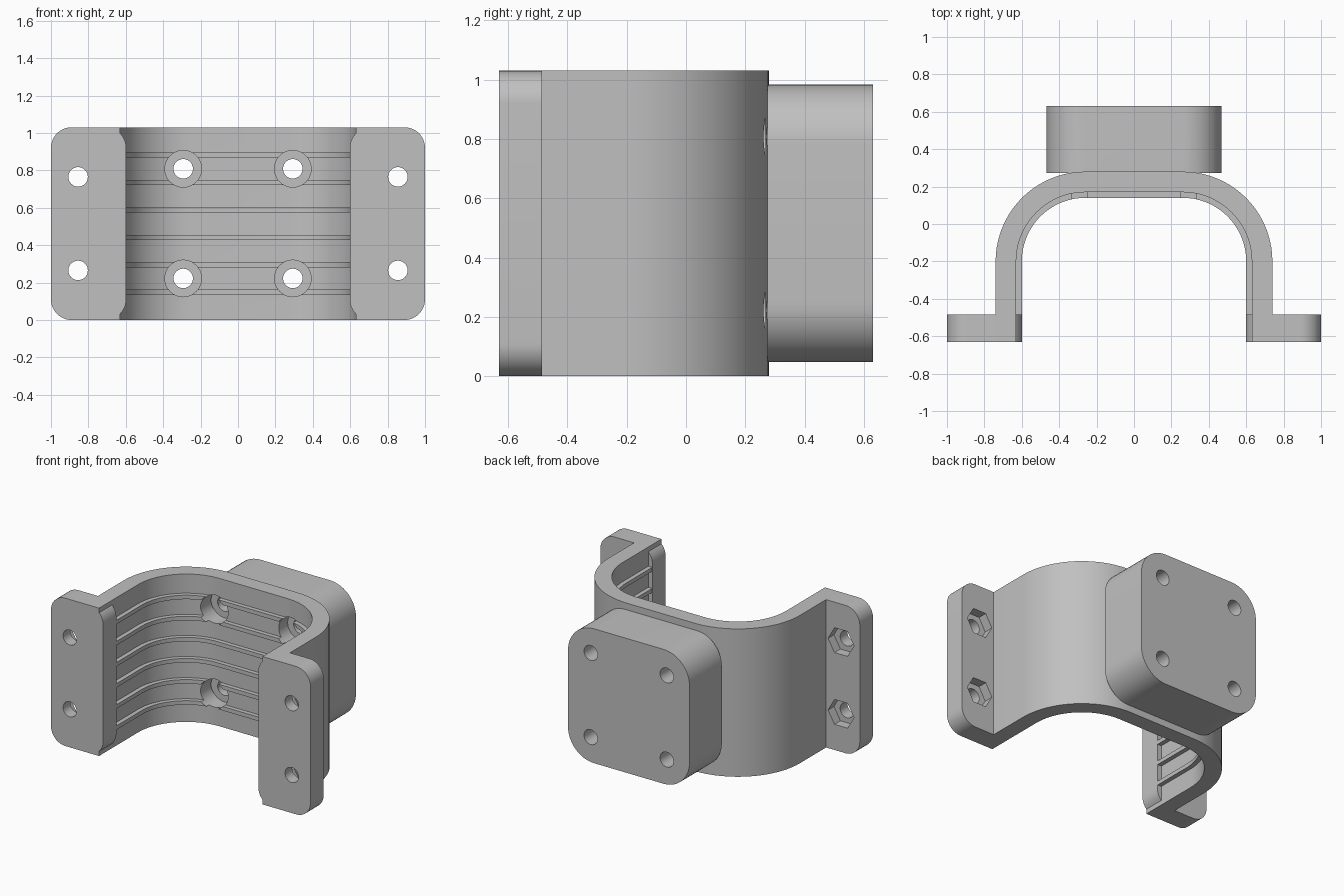
import bpy, bmesh
from math import sin, cos, pi, radians
from mathutils import Vector

cube = bpy.data.objects.get("Cube")
if cube:
    bpy.data.objects.remove(cube, do_unlink=True)

HEIGHT, MID = 1.03, 0.515
FRONT, BACK = -0.63, 0.63

grey = bpy.data.materials.new("plain grey")
grey.use_nodes = True
grey.diffuse_color = (0.53, 0.53, 0.53, 1)
grey.node_tree.nodes["Principled BSDF"].inputs["Base Color"].default_value = grey.diffuse_color


def prism(name, outline, offset):
    """Extrude a closed outline of 3D points along an offset."""
    bm = bmesh.new()
    face = bm.faces.new([bm.verts.new(p) for p in outline])
    moved = bmesh.ops.extrude_face_region(bm, geom=[face])["geom"]
    bmesh.ops.translate(bm, vec=offset, verts=[v for v in moved if isinstance(v, bmesh.types.BMVert)])
    bmesh.ops.recalc_face_normals(bm, faces=bm.faces)
    mesh = bpy.data.meshes.new(name)
    bm.to_mesh(mesh)
    bm.free()
    mesh.materials.append(grey)
    obj = bpy.data.objects.new(name, mesh)
    bpy.context.collection.objects.link(obj)
    return obj


def arch(radius, end):
    """Half-open arch in plan: straight legs, quarter arcs and a flat crown."""
    cx, cy, steps = 0.26, -0.2, 20
    right = [(cx + radius * cos(a), cy + radius * sin(a))
             for a in (i * pi / 2 / steps for i in range(steps + 1))]
    half = [(cx + radius, end)] + right
    return half + [(-x, y) for x, y in reversed(half)]


def arch_strip(name, outer, inner, end, z, height):
    plan = arch(outer, end) + arch(inner, end)[::-1]
    return prism(name, [(x, y, z) for x, y in plan], Vector((0, 0, height)))


def rounded_block(name, x, z, half_x, half_z, radius, y0, y1):
    steps, points = 12, []
    for q, (sx, sz) in enumerate([(1, 1), (-1, 1), (-1, -1), (1, -1)]):
        for i in range(steps + 1):
            a = (q + i / steps) * pi / 2
            points.append((x + sx * (half_x - radius) + radius * cos(a), y0,
                           z + sz * (half_z - radius) + radius * sin(a)))
    return prism(name, points, Vector((0, y1 - y0, 0)))


def bore(x, z, radius, y0, y1, sides=40):
    ring = [(x + radius * cos(2 * pi * i / sides), y0, z + radius * sin(2 * pi * i / sides))
            for i in range(sides)]
    cutter = prism("bore_cutter", ring, Vector((0, y1 - y0, 0)))
    cutter.hide_render = True
    return cutter


def combine(target, other, operation):
    mod = target.modifiers.new("combine", "BOOLEAN")
    mod.operation, mod.solver, mod.object = operation, "EXACT", other
    bpy.context.view_layer.objects.active = target
    bpy.ops.object.modifier_apply(modifier=mod.name)
    bpy.data.objects.remove(other, do_unlink=True)


# Curved band, the body of the bracket
bracket = arch_strip("clamp_bracket", 0.48, 0.37, FRONT, 0, HEIGHT)

# Thin grip ribs on the inside of the band
for i in range(6):
    z = MID + (i - 2.5) * 0.147
    combine(bracket, arch_strip("grip_rib", 0.41, 0.34, -0.56, z - 0.014, 0.028), "UNION")

# Bolting flanges at both ends
for side in (-1, 1):
    flange = rounded_block("flange", side * 0.799, MID, 0.201, MID, 0.11, FRONT, -0.485)
    combine(bracket, flange, "UNION")

# Thick mounting pad at the back
pad = rounded_block("mounting_pad", 0, MID, 0.468, 0.468, 0.2, 0.274, BACK)
combine(bracket, pad, "UNION")

for sx in (-1, 1):
    for sz in (-1, 1):
        # Pad bolt holes, with counterbores opening inside the band
        x, z = sx * 0.293, MID + sz * 0.293
        combine(bracket, bore(x, z, 0.098, -0.1, 0.268), "DIFFERENCE")
        combine(bracket, bore(x, z, 0.052, -0.1, 0.8), "DIFFERENCE")
        # Flange bolt holes, with hexagonal nut pockets behind
        x, z = sx * 0.855, MID + sz * 0.25
        combine(bracket, bore(x, z, 0.052, -0.8, -0.3), "DIFFERENCE")
        combine(bracket, bore(x, z, 0.1, -0.55, -0.4, sides=6), "DIFFERENCE")

bpy.ops.object.select_all(action="DESELECT")
bracket.select_set(True)
bpy.context.view_layer.objects.active = bracket
bpy.ops.object.shade_smooth_by_angle(angle=radians(25))
